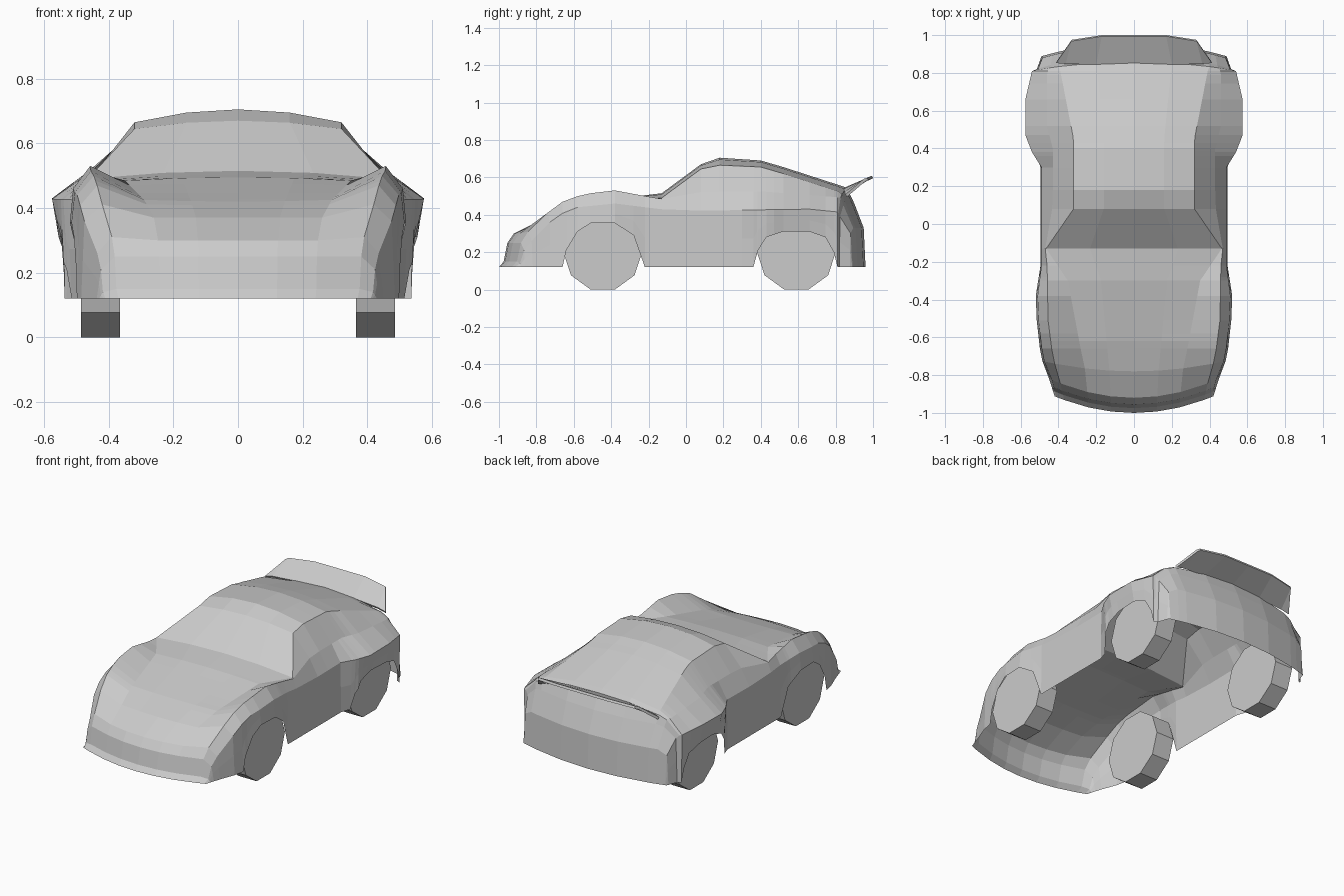
import bpy, bmesh, math

default_cube = bpy.data.objects.get("Cube")
if default_cube:
    bpy.data.objects.remove(default_cube, do_unlink=True)

# One plain paint for everything
paint = bpy.data.materials.new("plain_grey")
paint.use_nodes = True
grey = (0.6, 0.6, 0.6, 1)
paint.diffuse_color = grey
paint.node_tree.nodes["Principled BSDF"].inputs["Base Color"].default_value = grey


def along(y, curve):
    """Read a value at y from a polyline of (y, value) points."""
    if y <= curve[0][0]:
        return curve[0][1]
    for (start, low), (end, high) in zip(curve, curve[1:]):
        if y <= end:
            return low + (high - low) * (y - start) / (end - start)
    return curve[-1][1]


def finish(name, mesh_builder, mirrored=False):
    """Turn a bmesh into a named, flat shaded object."""
    bmesh.ops.recalc_face_normals(mesh_builder, faces=mesh_builder.faces)
    mesh = bpy.data.meshes.new(name)
    mesh_builder.to_mesh(mesh)
    mesh_builder.free()
    mesh.materials.append(paint)
    part = bpy.data.objects.new(name, mesh)
    bpy.context.collection.objects.link(part)
    if mirrored:
        mirror = part.modifiers.new("mirror", 'MIRROR')
        mirror.use_clip = True
        mirror.merge_threshold = 0.0005
    return part


def skin(sections):
    """Stretch faces between neighbouring sections of equal length."""
    builder = bmesh.new()
    rows = [[builder.verts.new(point) for point in section] for section in sections]
    for row, following in zip(rows, rows[1:]):
        for i in range(len(row) - 1):
            builder.faces.new((row[i], row[i + 1], following[i + 1], following[i]))
    bmesh.ops.remove_doubles(builder, verts=builder.verts, dist=0.0005)
    return builder


# Curves along the body: centre line, upper edge, inner crest, shoulder, sill
centre_height = [(-1, .12), (-.975, .15), (-.955, .25), (-.92, .30), (-.78, .37),
                 (-.62, .42), (-.3, .495), (-.13, .515), (.08, .67), (.18, .705),
                 (.4, .69), (.52, .655), (.86, .545), (.9, .46), (.95, .33), (.96, .12)]
edge_width = [(-1, .24), (-.78, .26), (-.3, .35), (-.13, .465), (.08, .32),
              (.45, .32), (.86, .40), (.96, .38)]
edge_height = [(-1, .12), (-.975, .15), (-.955, .25), (-.92, .30), (-.78, .37),
               (-.62, .425), (-.3, .485), (-.13, .49), (.08, .645), (.18, .665),
               (.4, .655), (.52, .62), (.86, .51), (.9, .46), (.95, .33), (.96, .12)]
crest_width = [(-1, .37), (-.92, .39), (-.78, .42), (-.51, .455), (-.22, .46),
               (-.13, .47), (.1, .43), (.4, .43), (.52, .46), (.79, .46), (.96, .43)]
crest_height = [(-1, .12), (-.975, .15), (-.955, .25), (-.92, .31), (-.74, .44),
                (-.55, .51), (-.38, .53), (-.22, .5), (-.13, .485), (.1, .525),
                (.4, .525), (.86, .49), (.9, .45), (.95, .33), (.96, .12)]
shoulder_width = [(-1, .41), (-.92, .435), (-.78, .475), (-.51, .505), (-.38, .51),
                  (-.22, .49), (.3, .49), (.38, .54), (.47, .575), (.66, .575),
                  (.81, .54), (.86, .525), (.96, .48)]
shoulder_height = [(-1, .12), (-.975, .14), (-.955, .21), (-.92, .26), (-.78, .36),
                   (-.58, .44), (-.38, .46), (-.22, .44), (-.05, .42), (.66, .43),
                   (.86, .41), (.9, .39), (.95, .30), (.96, .12)]
sill_width = [(-1, .42), (-.92, .45), (-.78, .485), (-.51, .515), (-.38, .52),
              (-.22, .495), (.33, .495), (.4, .54), (.66, .555), (.86, .53), (.96, .49)]
sill_height = [(-.66, .12), (-.64, .21), (-.58, .31), (-.51, .355), (-.38, .355),
               (-.28, .29), (-.22, .12), (.36, .12), (.385, .21), (.43, .28),
               (.52, .31), (.66, .31), (.745, .28), (.79, .2), (.81, .12)]
nose_bow = [(-.92, .5), (-.66, 0), (.81, 0), (.9, -.3)]


def body_section(y):
    edge, edge_z = along(y, edge_width), along(y, edge_height)
    centre_z = along(y, centre_height)
    shoulder, shoulder_z = along(y, shoulder_width), along(y, shoulder_height)
    sill, sill_z = along(y, sill_width), along(y, sill_height)
    half_z = edge_z + (centre_z - edge_z) * 0.75
    outline = [(0, centre_z), (edge / 2, half_z), (edge, edge_z),
               (along(y, crest_width), along(y, crest_height)),
               (shoulder, shoulder_z),
               ((shoulder + sill) / 2, (shoulder_z + sill_z) / 2),
               (sill, sill_z)]
    return [(x, y + along(y, nose_bow) * x * x, z) for x, z in outline]


# Body shell, open underneath, with stations wherever a curve bends
stations = sorted({y for curve in (centre_height, sill_height, shoulder_width)
                   for y, value in curve})
finish("body_shell", skin([body_section(y) for y in stations]), mirrored=True)

# Raised tail spoiler blade
blade_front = [(0, .85, .53), (.2, .85, .525), (.36, .855, .51), (.41, .86, .495)]
blade_back = [(0, 1, .595), (.17, 1, .595), (.33, .975, .585), (.34, .96, .58)]
spoiler = finish("tail_spoiler", skin([blade_front, blade_back]), mirrored=True)
thickness = spoiler.modifiers.new("thickness", 'SOLIDIFY')
thickness.thickness = 0.015


# Ten sided wheels standing on a flat
def wheel(name, x, y):
    sides = 10
    builder = bmesh.new()
    rims = []
    for offset in (-0.06, 0.06):
        rim = []
        for i in range(sides):
            angle = math.tau * (i + 0.5) / sides - math.pi / 2
            reach = 0.2 / math.cos(math.pi / sides)
            rim.append(builder.verts.new((x + offset, y + reach * math.cos(angle),
                                          0.2 + reach * math.sin(angle))))
        builder.faces.new(rim)
        rims.append(rim)
    for i in range(sides):
        j = (i + 1) % sides
        builder.faces.new((rims[0][i], rims[0][j], rims[1][j], rims[1][i]))
    finish(name, builder)


for side, x in (("left", .425), ("right", -.425)):
    wheel("front_wheel_" + side, x, -.445)
    wheel("rear_wheel_" + side, x, .59)
